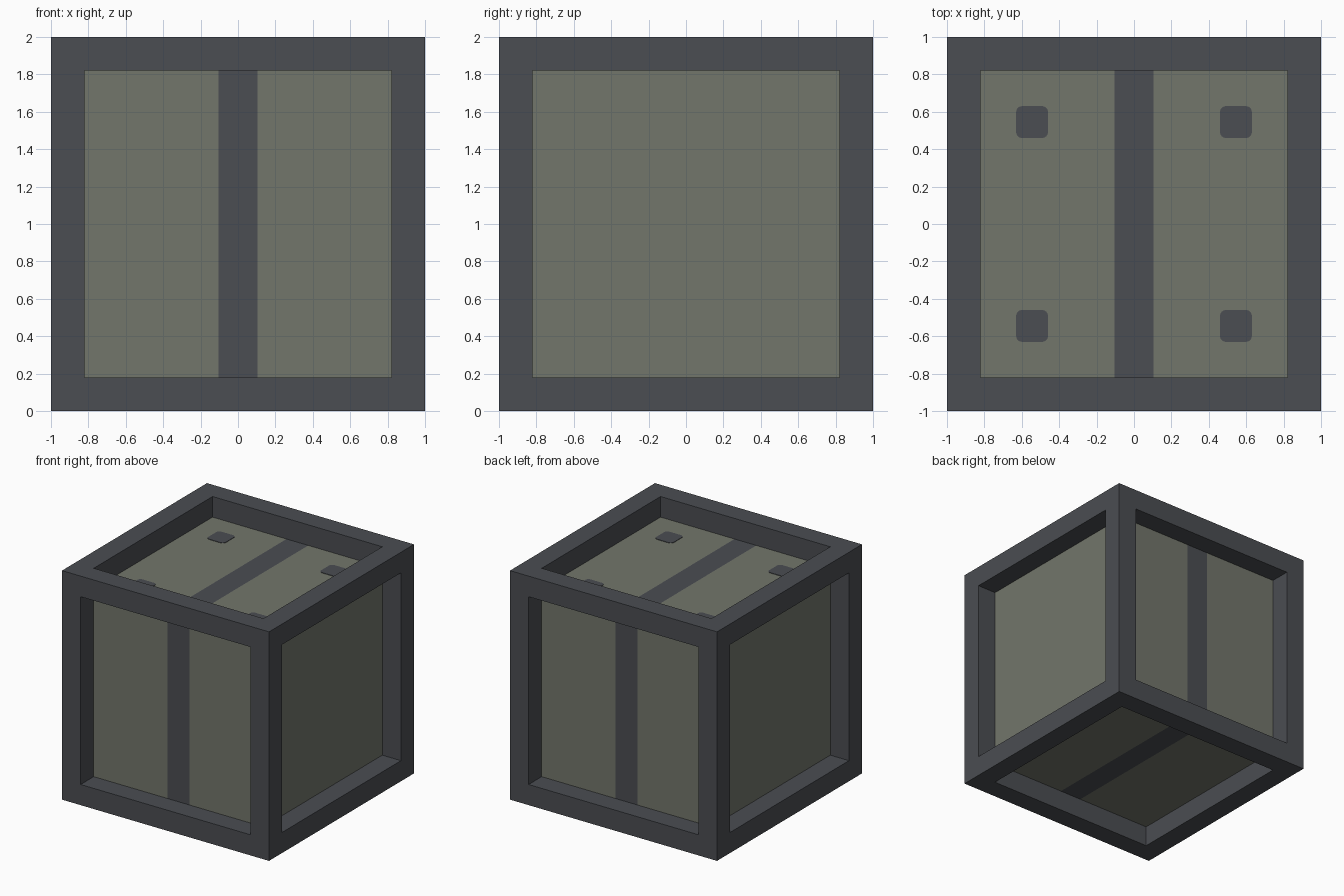
import bpy
import bmesh
from mathutils import Matrix, Vector

old = bpy.data.objects.get("Cube")
if old:
    bpy.data.objects.remove(old, do_unlink=True)

BEAM = 0.18            # beam width and recess depth
CORE = 2 - 2 * BEAM    # size of the inner box
STRIPE = 0.105         # half width of the stripe
CENTRE = Matrix.Translation((0, 0, 1))


def material(name, rgb):
    mat = bpy.data.materials.new(name)
    mat.use_nodes = True
    mat.diffuse_color = (*rgb, 1)
    mat.node_tree.nodes["Principled BSDF"].inputs["Base Color"].default_value = (*rgb, 1)
    return mat


def add_object(name, bm, *mats):
    mesh = bpy.data.meshes.new(name)
    bm.to_mesh(mesh)
    bm.free()
    for mat in mats:
        mesh.materials.append(mat)
    obj = bpy.data.objects.new(name, mesh)
    bpy.context.collection.objects.link(obj)
    return obj


dark = material("dark slate", (0.070, 0.075, 0.085))
olive = material("grey olive", (0.170, 0.180, 0.147))

# Frame: a cube with a square pocket sunk into every side, left open at the floor
bm = bmesh.new()
bmesh.ops.create_cube(bm, size=2, matrix=CENTRE)
sides = bm.faces[:]
bmesh.ops.inset_individual(bm, faces=sides, thickness=BEAM, use_even_offset=True)
floors = bmesh.ops.extrude_discrete_faces(bm, faces=sides)["faces"]
for face in floors:
    inward = (Vector((0, 0, 1)) - face.calc_center_median()).normalized()
    bmesh.ops.translate(bm, verts=face.verts[:], vec=inward * BEAM)
bmesh.ops.delete(bm, geom=floors, context='FACES_ONLY')
add_object("frame", bm, dark)

# Inner box, cut so a dark stripe runs around its front, top, back and underside
bm = bmesh.new()
bmesh.ops.create_cube(bm, size=CORE, matrix=CENTRE)
for x in (-STRIPE, STRIPE):
    bmesh.ops.bisect_plane(bm, geom=bm.verts[:] + bm.edges[:] + bm.faces[:],
                           plane_co=(x, 0, 0), plane_no=(1, 0, 0))
for face in bm.faces:
    face.material_index = int(abs(face.calc_center_median().x) < STRIPE)
add_object("inner_box", bm, olive, dark)

# Four thin rounded pads on the top panel
for side, x in (("right", -0.545), ("left", 0.545)):
    for end, y in (("front", -0.545), ("back", 0.545)):
        bm = bmesh.new()
        bmesh.ops.create_cube(bm, size=1, matrix=Matrix.Translation((x, y, 2 - BEAM + 0.001))
                              @ Matrix.Diagonal((0.17, 0.17, 0.006, 1)))
        upright = [e for e in bm.edges if abs(e.verts[0].co.z - e.verts[1].co.z) > 0.003]
        bmesh.ops.bevel(bm, geom=upright, offset=0.03, segments=4, profile=0.5, affect='EDGES')
        add_object(f"top_pad_{end}_{side}", bm, dark)
